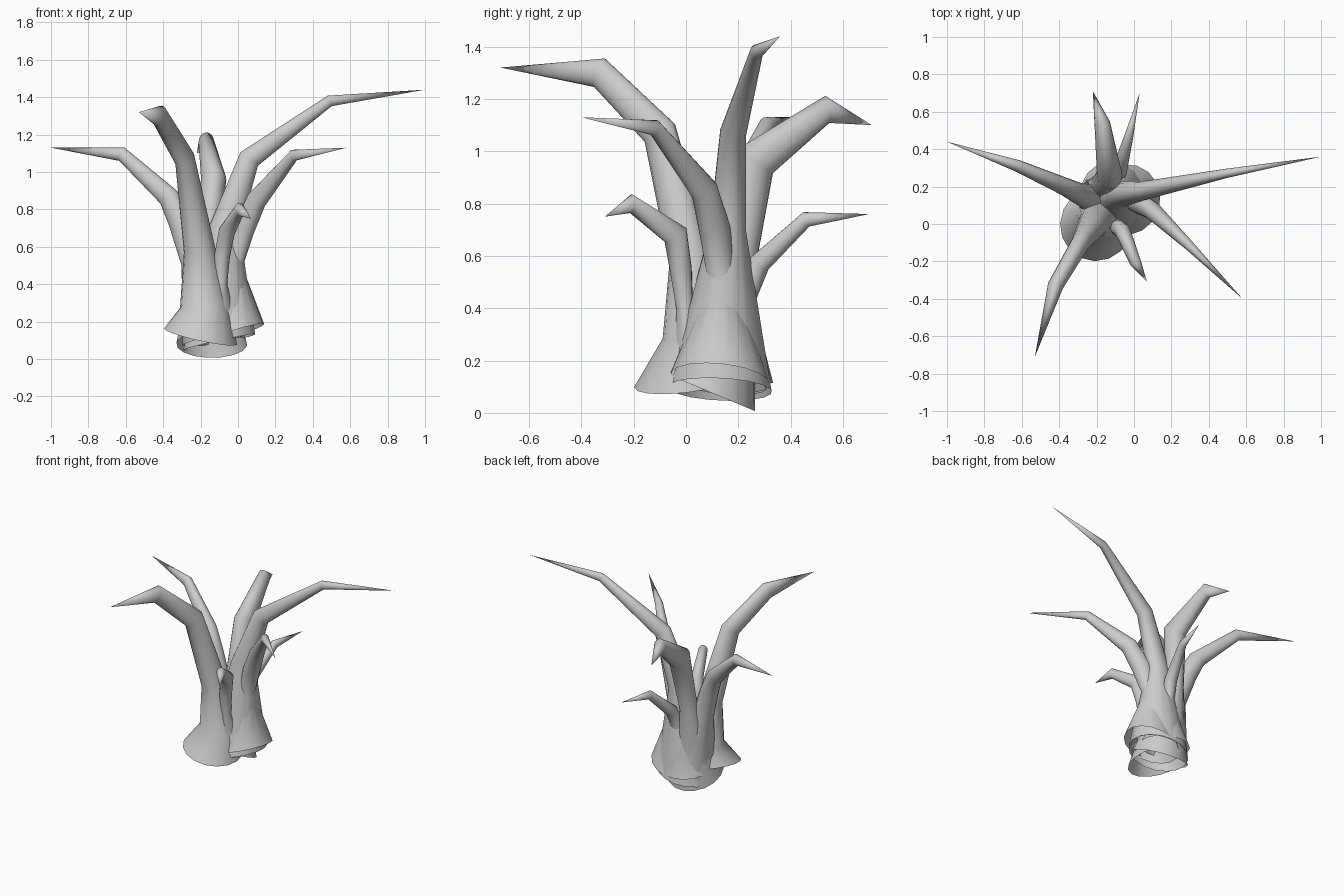
import bpy, bmesh, math
from mathutils import Vector

SIDES = 16


def branch(name, root, tilt, joints, tip, deep=1.2):
    """Tapered tube with an open flared root, bent joints and a pointed tip.
    root and joints are (x, y, z, radius); tilt is the root ring's normal."""
    stations = [root] + joints
    pts = [Vector(s[:3]) for s in stations] + [Vector(tip)]
    out = pts[-1] - pts[0]
    side0 = Vector((-out.y, out.x, 0)).normalized()
    bm = bmesh.new()
    rings = []
    for i, s in enumerate(stations):
        if i == 0:
            t = Vector(tilt).normalized()
        else:
            t = ((pts[i] - pts[i - 1]).normalized()
                 + (pts[i + 1] - pts[i]).normalized()).normalized()
        side = (side0 - t * side0.dot(t)).normalized()
        up = t.cross(side)
        k = deep if s[2] > 0.6 else 1.0
        ring = []
        for j in range(SIDES):
            a = 2 * math.pi * j / SIDES
            ring.append(bm.verts.new(
                pts[i] + s[3] * (side * math.cos(a) + up * (k * math.sin(a)))))
        rings.append(ring)
    for lo, hi in zip(rings, rings[1:]):
        for j in range(SIDES):
            n = (j + 1) % SIDES
            bm.faces.new((lo[j], lo[n], hi[n], hi[j]))
    point = bm.verts.new(pts[-1])
    last = rings[-1]
    for j in range(SIDES):
        bm.faces.new((last[j], last[(j + 1) % SIDES], point))
    bmesh.ops.recalc_face_normals(bm, faces=bm.faces)
    mesh = bpy.data.meshes.new(name)
    bm.to_mesh(mesh)
    bm.free()
    for p in mesh.polygons:
        p.use_smooth = True
    ob = bpy.data.objects.new(name, mesh)
    bpy.context.collection.objects.link(ob)


# Long left branch
branch("branch_left", (-0.11, 0.12, 0.11, 0.19), (-0.2, 0.1, 1),
       [(-0.235, 0.14, 0.52, 0.07), (-0.31, 0.17, 0.74, 0.055),
        (-0.37, 0.20, 0.865, 0.048), (-0.62, 0.31, 1.095, 0.032)],
       (-1.0, 0.44, 1.13))

# Long, tall right branch
branch("branch_right_tall", (-0.10, 0.13, 0.09, 0.20), (-0.22, 0.05, 1),
       [(-0.07, 0.16, 0.70, 0.07), (0.06, 0.18, 1.07, 0.05),
        (0.49, 0.27, 1.38, 0.025)], (1.0, 0.36, 1.44))

# Front right branch with the wide root flare
branch("branch_front_right", (-0.04, 0.13, 0.13, 0.19), (-0.32, 0.1, 1),
       [(-0.03, 0.14, 0.50, 0.055), (0.03, 0.11, 0.70, 0.055),
        (0.10, 0.07, 0.85, 0.048), (0.30, -0.12, 1.09, 0.026)],
       (0.58, -0.40, 1.13))

# Small front branch, growing out of the thick one's flare
branch("branch_front_small", (-0.12, 0.09, 0.13, 0.14), (0.1, 0.1, 1),
       [(-0.09, -0.005, 0.40, 0.032), (-0.085, -0.02, 0.55, 0.042),
        (-0.06, -0.04, 0.68, 0.042), (0.01, -0.21, 0.80, 0.03)],
       (0.07, -0.31, 0.75))

# Thick front left branch, root flares forward and left
branch("branch_front_left", (-0.20, 0.0, 0.12, 0.20), (0.22, -0.12, 1),
       [(-0.175, 0.045, 0.27, 0.135), (-0.205, 0.02, 0.58, 0.085),
        (-0.285, -0.10, 1.07, 0.05), (-0.42, -0.33, 1.30, 0.042)],
       (-0.53, -0.71, 1.32), 1.4)

# Thick back branch
branch("branch_back", (-0.14, 0.09, 0.08, 0.19), (0, 0.42, 1),
       [(-0.17, 0.21, 0.58, 0.06), (-0.13, 0.26, 0.96, 0.068),
        (-0.17, 0.54, 1.16, 0.042)], (-0.22, 0.71, 1.10), 1.25)

# Small back branch
branch("branch_back_small", (-0.12, 0.17, 0.13, 0.165), (0, 0.1, 1),
       [(-0.10, 0.22, 0.42, 0.04), (-0.08, 0.28, 0.57, 0.042),
        (-0.03, 0.46, 0.74, 0.025)], (0.03, 0.70, 0.76))
